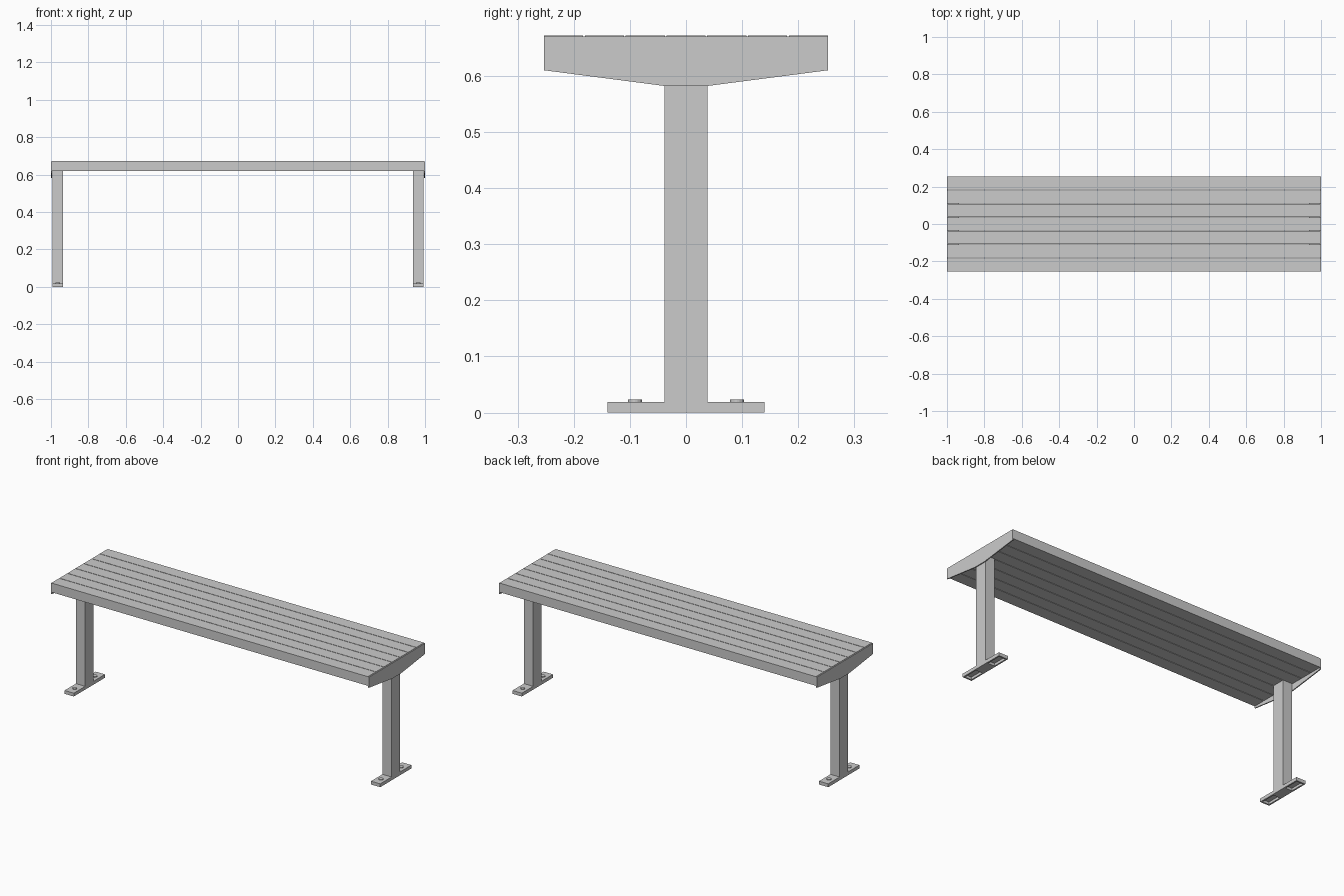
import bpy, bmesh
from mathutils import Matrix, Vector

if "Cube" in bpy.data.objects:
    bpy.data.objects.remove(bpy.data.objects["Cube"])


def finish(bm, name):
    bmesh.ops.recalc_face_normals(bm, faces=bm.faces[:])
    me = bpy.data.meshes.new(name)
    bm.to_mesh(me)
    bm.free()
    ob = bpy.data.objects.new(name, me)
    bpy.context.collection.objects.link(ob)
    return ob


def add_box(bm, lo, hi):
    lo, hi = Vector(lo), Vector(hi)
    m = Matrix.Translation((lo + hi) / 2) @ Matrix.Diagonal((*(hi - lo), 1))
    return bmesh.ops.create_cube(bm, size=1, matrix=m)["verts"]


LEG_IN, LEG_OUT, LEG_Y = 0.935, 0.993, 0.038
SLAT_BOTTOM, TOP = 0.62, 0.672

# Seven seat slats with narrow gaps
pitch, gap = 0.0727, 0.003
for i in range(7):
    y = (i - 3) * pitch
    w = (pitch - gap) / 2
    bm = bmesh.new()
    add_box(bm, (-0.994, y - w, SLAT_BOTTOM), (0.994, y + w, TOP))
    finish(bm, f"seat_slat_{i + 1}")

for s, side in ((-1, "left"), (1, "right")):
    # Tapered end plate
    bm = bmesh.new()
    profile = [(-0.253, 0.670), (-0.253, 0.61), (-LEG_Y, 0.582),
               (LEG_Y, 0.582), (0.253, 0.61), (0.253, 0.670)]
    face = bm.faces.new([bm.verts.new((s * 0.994, y, z)) for y, z in profile])
    ext = bmesh.ops.extrude_face_region(bm, geom=[face])["geom"]
    bmesh.ops.translate(bm, vec=(s * 0.006, 0, 0),
                        verts=[v for v in ext if isinstance(v, bmesh.types.BMVert)])
    finish(bm, f"{side}_end_plate")

    # Square leg
    x0, x1 = sorted((s * LEG_IN, s * LEG_OUT))
    bm = bmesh.new()
    add_box(bm, (x0, -LEG_Y, 0), (x1, LEG_Y, SLAT_BOTTOM))
    finish(bm, f"{side}_leg")

    for t, end in ((-1, "front"), (1, "back")):
        # Foot, hollowed from below
        y0, y1 = sorted((t * LEG_Y, t * 0.14))
        bm = bmesh.new()
        add_box(bm, (x0, y0, 0), (x1, y1, 0.019))
        bm.normal_update()
        bottom = min(bm.faces, key=lambda f: f.calc_center_median().z)
        bmesh.ops.inset_region(bm, faces=[bottom], thickness=0.012)
        hole = bmesh.ops.extrude_face_region(bm, geom=[bottom])["geom"]
        bmesh.ops.translate(bm, vec=(0, 0, 0.014),
                            verts=[v for v in hole if isinstance(v, bmesh.types.BMVert)])
        if bottom.is_valid:
            bmesh.ops.delete(bm, geom=[bottom], context="FACES_ONLY")
        finish(bm, f"{side}_{end}_foot")

        # Fixing bolt head
        bm = bmesh.new()
        bmesh.ops.create_cone(bm, cap_ends=True, segments=16,
                              radius1=0.0125, radius2=0.0125, depth=0.006,
                              matrix=Matrix.Translation(((x0 + x1) / 2, t * 0.091, 0.020)))
        finish(bm, f"{side}_{end}_bolt")
